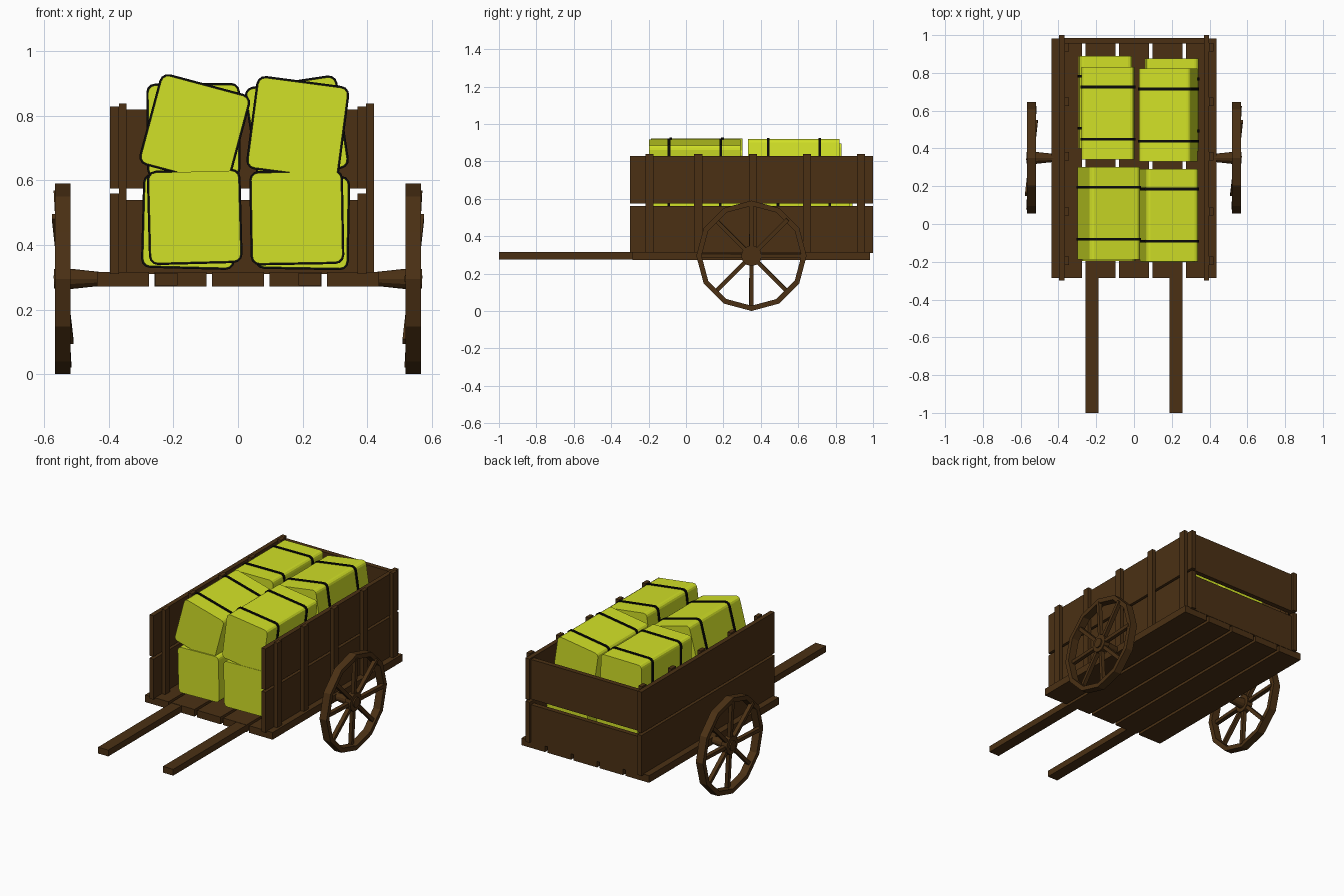
import bpy, bmesh, math
from mathutils import Matrix, Vector

if "Cube" in bpy.data.objects:
    bpy.data.objects.remove(bpy.data.objects["Cube"])


def material(name, rgb):
    m = bpy.data.materials.new(name)
    m.diffuse_color = (*rgb, 1)
    m.use_nodes = True
    m.node_tree.nodes["Principled BSDF"].inputs["Base Color"].default_value = m.diffuse_color
    return m


WOOD = material("wood", (0.07, 0.03, 0.007))
HAY = material("hay", (0.64, 0.75, 0.02))
BLACK = material("strap_black", (0.003, 0.003, 0.003))


def finish(name, bm, mat):
    bmesh.ops.recalc_face_normals(bm, faces=bm.faces)
    me = bpy.data.meshes.new(name)
    bm.to_mesh(me)
    bm.free()
    me.materials.append(mat)
    ob = bpy.data.objects.new(name, me)
    bpy.context.collection.objects.link(ob)
    return ob


def add_box(bm, x0, x1, y0, y1, z0, z1, mat=Matrix()):
    m = (mat @ Matrix.Translation(((x0 + x1) / 2, (y0 + y1) / 2, (z0 + z1) / 2))
         @ Matrix.Diagonal((x1 - x0, y1 - y0, z1 - z0, 1)))
    bmesh.ops.create_cube(bm, size=1, matrix=m)


def box(name, *dims):
    bm = bmesh.new()
    add_box(bm, *dims)
    return finish(name, bm, WOOD)


# Floor planks and pulling shafts
for i in range(5):
    x = (i - 2) * 0.178
    box("floor_plank", x - 0.08, x + 0.08, -0.285, 0.983, 0.272, 0.316)
for s in (-1, 1):
    x = s * 0.222
    box("shaft", x - 0.035, x + 0.035, -1.0, -0.27, 0.275, 0.314)

# Side walls: boards, with posts on the +x face of both walls
for side, x in (("left", -0.396), ("right", 0.37)):
    box(side + "_lower_board", x, x + 0.028, -0.3, 1.0, 0.31, 0.56)
    box(side + "_upper_board", x, x + 0.028, -0.3, 1.0, 0.575, 0.828)
    for y in (-0.195, 0.066, 0.358, 0.647, 0.936):
        box(side + "_post", x + 0.027, x + 0.051, y - 0.022, y + 0.022, 0.31, 0.838)

# Back wall
box("back_lower_board", -0.37, 0.372, 0.955, 0.985, 0.31, 0.54)
box("back_upper_board", -0.37, 0.372, 0.955, 0.985, 0.575, 0.82)


# Wheels: 12-sided rim, slightly tilted spokes, hub and tapered axle stub
CY, CZ, WX, R = 0.35, 0.295, 0.543, 0.295


def lathe(bm, profile, n, mat):
    rings = []
    for i in range(n):
        a = 2 * math.pi * i / n
        rings.append([bm.verts.new(mat @ Vector((x, r * math.sin(a), r * math.cos(a))))
                      for x, r in profile])
    k = len(profile)
    for i in range(n):
        p, q = rings[i], rings[(i + 1) % n]
        for j in range(k):
            bm.faces.new((p[j], p[(j + 1) % k], q[(j + 1) % k], q[j]))


def cone(bm, x0, r0, x1, r1, n, mat):
    bmesh.ops.create_cone(bm, cap_ends=True, segments=n, radius1=r0, radius2=r1, depth=x1 - x0,
                          matrix=mat @ Matrix.Translation(((x0 + x1) / 2, 0, 0))
                          @ Matrix.Rotation(math.pi / 2, 4, 'Y'))


for side, turn in (("right", 0), ("left", math.pi)):
    base = (Matrix.Translation((0, CY, 0)) @ Matrix.Rotation(turn, 4, 'Z')
            @ Matrix.Translation((WX, 0, CZ)))
    bm = bmesh.new()
    lathe(bm, [(-0.024, R - 0.028), (-0.024, R), (0.024, R), (0.024, R - 0.028)], 12, base)
    finish(side + "_wheel_rim", bm, WOOD)

    bm = bmesh.new()
    tilt = base @ Matrix.Rotation(math.radians(4.5), 4, Vector((0, 1, -1)).normalized())
    for i in range(8):
        add_box(bm, -0.012, 0.012, -0.011, 0.011, 0.03, 0.275,
                tilt @ Matrix.Rotation(i * math.pi / 4, 4, 'X'))
    finish(side + "_wheel_spokes", bm, WOOD)

    bm = bmesh.new()
    cone(bm, -0.02, 0.055, 0.018, 0.055, 12, base)
    cone(bm, 0.018, 0.03, 0.026, 0.03, 12, base)
    cone(bm, -0.15, 0.018, -0.02, 0.032, 12, base)
    finish(side + "_wheel_hub", bm, WOOD)


# Hay bales: rounded-rectangle profile extruded along y, with two straps
def add_bale_prism(bm, w, h, y0, y1, rad, mat):
    pts = []
    for k, (sx, sz) in enumerate(((1, 1), (-1, 1), (-1, -1), (1, -1))):
        for j in range(4):
            a = math.radians(90 * k + 30 * j)
            pts.append((sx * (w / 2 - rad) + rad * math.cos(a),
                        sz * (h / 2 - rad) + rad * math.sin(a)))
    f = [bm.verts.new(mat @ Vector((x, y0, z))) for x, z in pts]
    b = [bm.verts.new(mat @ Vector((x, y1, z))) for x, z in pts]
    bm.faces.new(f)
    bm.faces.new(b)
    n = len(pts)
    for i in range(n):
        bm.faces.new((f[i], f[(i + 1) % n], b[(i + 1) % n], b[i]))


# x, centre y, z, tilt in degrees about y
BALES = [
    (-0.134, 0.05, 0.487, -1.5), (0.182, 0.045, 0.485, -1.0),
    (-0.152, 0.645, 0.472, 1.5), (0.200, 0.63, 0.470, 1.0),
    (-0.134, 0.057, 0.757, 15.0), (0.185, 0.047, 0.763, 7.5),
    (-0.138, 0.587, 0.755, -0.5), (0.182, 0.577, 0.763, -8.5),
]
W, H, L = 0.278, 0.280, 0.49
for x, y, z, deg in BALES:
    m = Matrix.Translation((x, y, z)) @ Matrix.Rotation(math.radians(deg), 4, 'Y')
    bm = bmesh.new()
    add_bale_prism(bm, W, H, -L / 2, L / 2, 0.022, m)
    finish("hay_bale", bm, HAY)
    bm = bmesh.new()
    for s in (-0.138, 0.138):
        add_bale_prism(bm, W + 0.012, H + 0.012, s - 0.007, s + 0.007, 0.028, m)
    finish("bale_straps", bm, BLACK)
